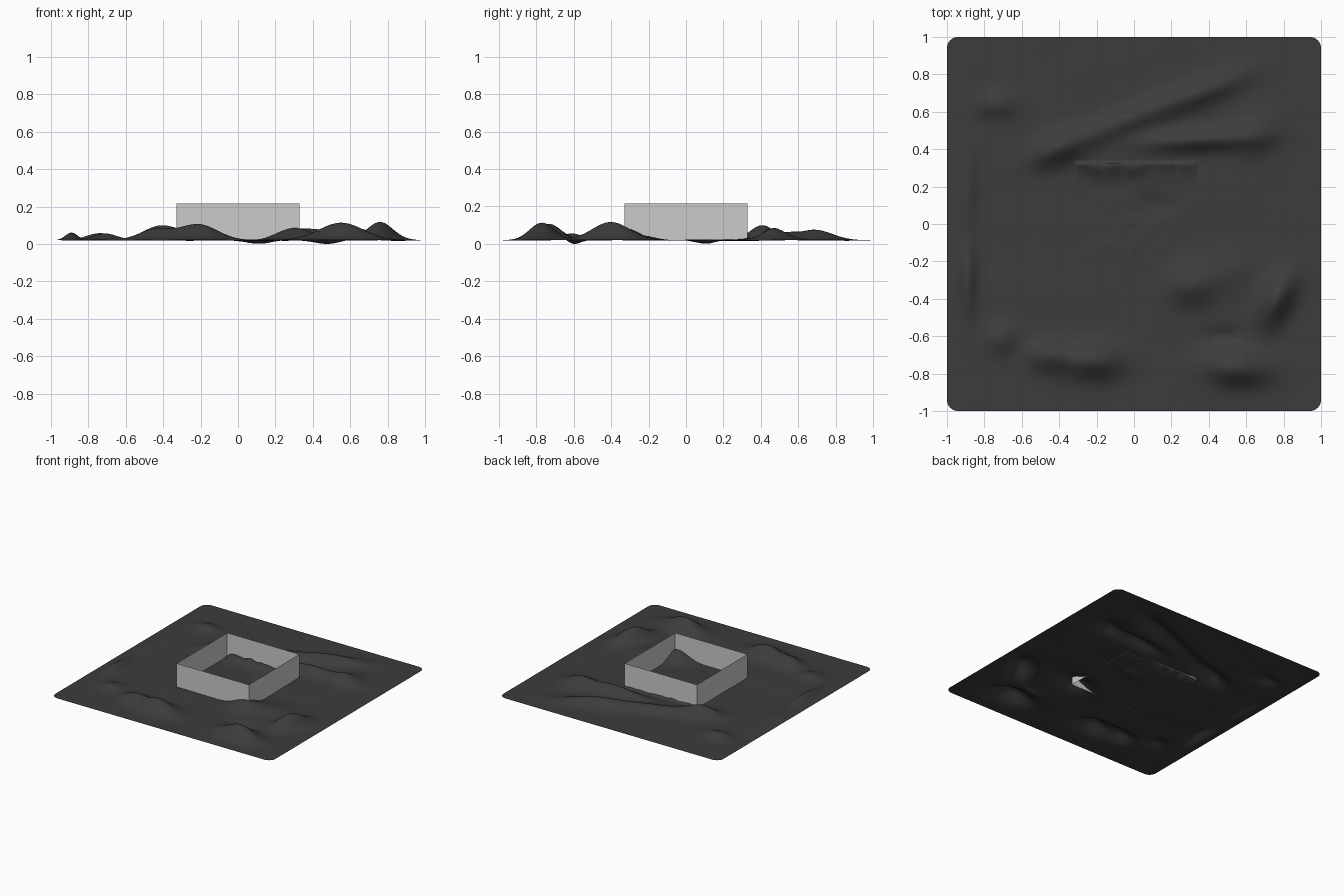
import bpy, bmesh, math
from mathutils import Vector, noise

if "Cube" in bpy.data.objects:
    bpy.data.objects.remove(bpy.data.objects["Cube"])

BASE, HALF, R, N = 0.02, 1.0, 0.06, 180
WALL, TOP = 0.328, 0.215


def material(name, v):
    m = bpy.data.materials.new(name)
    m.diffuse_color = (v, v, v, 1)
    m.use_nodes = True
    m.node_tree.nodes["Principled BSDF"].inputs["Base Color"].default_value = m.diffuse_color
    return m


# x, y, height, long radius, short radius, angle in degrees
HILLS = [
    (-0.22, -0.73, 0.085, 0.13, 0.08, 0), (-0.45, -0.70, 0.055, 0.10, 0.07, 0),
    (0.55, -0.77, 0.093, 0.15, 0.08, -5), (0.76, -0.40, 0.098, 0.13, 0.07, 65),
    (0.30, -0.33, 0.062, 0.11, 0.09, 0), (-0.42, 0.40, 0.065, 0.12, 0.07, 22),
    (-0.05, 0.55, 0.045, 0.32, 0.06, 22), (0.38, 0.71, 0.045, 0.20, 0.06, 22),
    (0.35, 0.45, 0.062, 0.24, 0.05, 3), (0.65, 0.48, 0.045, 0.10, 0.09, 40),
    (-0.74, 0.64, 0.038, 0.09, 0.06, 0), (-0.71, -0.61, 0.036, 0.08, 0.07, 20),
    (-0.89, -0.30, 0.042, 0.16, 0.04, 90), (-0.89, 0.20, 0.022, 0.20, 0.04, 90),
    (0.50, -0.25, 0.025, 0.12, 0.10, 0),
    (0.12, 0.10, -0.018, 0.08, 0.05, 0), (0.48, -0.60, -0.022, 0.08, 0.04, 0),
]


def height(x, y):
    z = BASE
    for cx, cy, h, a, b, deg in HILLS:
        c, s = math.cos(math.radians(deg)), math.sin(math.radians(deg))
        u, v = ((x-cx)*c + (y-cy)*s) / a, ((y-cy)*c - (x-cx)*s) / b
        z += h * math.exp(-(u*u + v*v) * 0.75)
    edge = min(1, (1 - max(abs(x), abs(y))) / 0.15)
    z += 0.006 * edge * noise.noise(Vector((x*4, y*4, 2)))
    # small wrinkles inside the frame, with the sheet heaped on the back wall
    if max(abs(x), abs(y)) < WALL:
        z += 0.008 * noise.noise(Vector((x*13, y*13, 5))) * max(0, 1 - math.hypot(x, y) / 0.36)
        if x > -0.31:
            z += (0.03 + 0.02*noise.noise(Vector((x*14, y*9, 1)))) * math.exp(-((y-0.33)/0.07)**2)
    return max(z, 0) if edge > 0.02 else BASE


def round_corner(x, y):
    c = HALF - R
    if abs(x) > c and abs(y) > c:
        u, v = (abs(x)-c)/R, (abs(y)-c)/R
        x = math.copysign(c + R*u*math.sqrt(1 - v*v/2), x)
        y = math.copysign(c + R*v*math.sqrt(1 - u*u/2), y)
    return x, y


def finish(name, bm, mat):
    me = bpy.data.meshes.new(name)
    bm.to_mesh(me)
    bm.free()
    me.materials.append(mat)
    ob = bpy.data.objects.new(name, me)
    bpy.context.collection.objects.link(ob)
    return ob


# rippled sheet with rounded corners
bm = bmesh.new()
bmesh.ops.create_grid(bm, x_segments=N, y_segments=N, size=HALF)
for v in bm.verts:
    z = height(v.co.x, v.co.y)
    x, y = round_corner(v.co.x, v.co.y)
    v.co = (x, y, z)
for f in bm.faces:
    f.smooth = True
finish("rippled_ground_sheet", bm, material("charcoal", 0.045))

# open square frame of thin walls
bm = bmesh.new()
ring = [(-WALL, -WALL), (WALL, -WALL), (WALL, WALL), (-WALL, WALL)]
low = [bm.verts.new((x, y, BASE)) for x, y in ring]
high = [bm.verts.new((x, y, TOP)) for x, y in ring]
for i in range(4):
    j = (i + 1) % 4
    bm.faces.new((low[i], low[j], high[j], high[i]))
finish("square_frame_walls", bm, material("light grey", 0.6))
